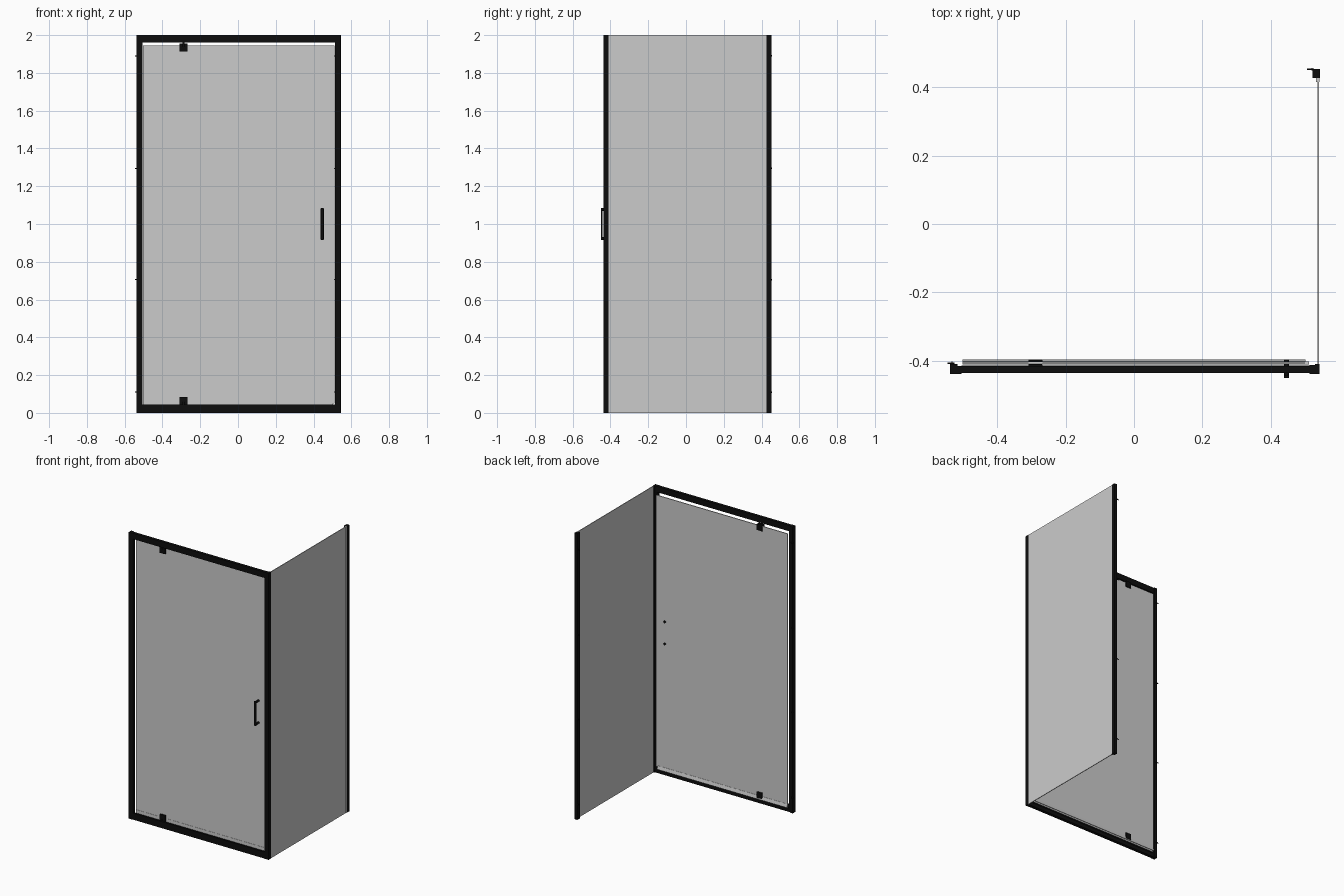
import bpy, bmesh, math
from mathutils import Matrix, Vector

if "Cube" in bpy.data.objects:
    bpy.data.objects.remove(bpy.data.objects["Cube"])

black = bpy.data.materials.new("matte_black")
black.diffuse_color = (0.004, 0.004, 0.004, 1)
black.use_nodes = True
black.node_tree.nodes["Principled BSDF"].inputs["Base Color"].default_value = black.diffuse_color


def finish(name, bm, mat=None, bevel=0):
    bmesh.ops.recalc_face_normals(bm, faces=bm.faces)
    me = bpy.data.meshes.new(name)
    bm.to_mesh(me)
    bm.free()
    ob = bpy.data.objects.new(name, me)
    bpy.context.collection.objects.link(ob)
    if mat:
        me.materials.append(mat)
    if bevel:
        m = ob.modifiers.new("bevel", 'BEVEL')
        m.width, m.segments = bevel, 2
    return ob


def box(name, x, y, z, mat=None, bevel=0):
    bm = bmesh.new()
    bmesh.ops.create_cube(bm, size=1)
    for v in bm.verts:
        v.co = Vector([a + (b - a) * (c + 0.5) for (a, b), c in zip((x, y, z), v.co)])
    return finish(name, bm, mat, bevel)


def extrude(name, pts, axis, lo, hi, mat=None):
    # profile is (x, y) for axis 'z' and (y, z) for axis 'x'
    place = (lambda a, b: (a, b, lo)) if axis == 'z' else (lambda a, b: (lo, a, b))
    bm = bmesh.new()
    face = bm.faces.new([bm.verts.new(place(*p)) for p in pts])
    geom = bmesh.ops.extrude_face_region(bm, geom=[face])["geom"]
    step = Vector((0, 0, hi - lo)) if axis == 'z' else Vector((hi - lo, 0, 0))
    bmesh.ops.translate(bm, vec=step, verts=[v for v in geom if isinstance(v, bmesh.types.BMVert)])
    return finish(name, bm, mat)


def rod(name, centre, axis, radius, length, mat=black):
    bm = bmesh.new()
    rot = {'x': Matrix.Rotation(math.pi / 2, 4, 'Y'), 'y': Matrix.Rotation(math.pi / 2, 4, 'X'),
           'z': Matrix.Identity(4)}[axis]
    bmesh.ops.create_cone(bm, cap_ends=True, segments=20, radius1=radius, radius2=radius,
                          depth=length, matrix=Matrix.Translation(centre) @ rot)
    for f in bm.faces:
        f.smooth = len(f.verts) == 4
    ob = finish(name, bm, mat)
    for e in ob.data.edges:
        a, b = (ob.data.vertices[i].co for i in e.vertices)
        e.use_edge_sharp = (a - b).length < length * 0.9 and (a - b).length < radius
    return ob


# Upright posts: stepped wall channel, corner post and rear wall channel
extrude("left_wall_post", [(-.538, -.438), (-.505, -.438), (-.505, -.416), (-.516, -.416),
                           (-.516, -.409), (-.538, -.409)], 'z', 0, 2, black)
extrude("corner_post", [(.513, -.438), (.543, -.438), (.543, -.409), (.530, -.409),
                        (.530, -.413), (.513, -.413)], 'z', 0, 2, black)
extrude("rear_wall_post", [(.522, .427), (.544, .427), (.544, .453), (.522, .453)], 'z', 0, 2, black)

# Top and bottom rails
box("top_rail", (-.505, .513), (-.436, -.415), (1.96, 2), black)
extrude("bottom_rail", [(-.436, 0), (-.414, 0), (-.414, .026), (-.422, .026), (-.422, .045),
                        (-.436, .045)], 'x', -.505, .513, black)

# Glass
box("side_glass", (.536, .541), (-.415, .43), (0, 2))
box("door_glass", (-.502, .502), (-.410, -.404), (.05, 1.945))

# Seals: lower drip strip, closing edge strip, rear gasket
extrude("door_drip_seal", [(-.4115, .03), (-.4115, .062), (-.410, .062), (-.410, .05),
                           (-.404, .05), (-.404, .058), (-.4025, .058), (-.397, .034),
                           (-.399, .033), (-.404, .046), (-.409, .046), (-.409, .03)],
        'x', -.502, .502)
box("closing_edge_seal", (.500, .512), (-.4115, -.4025), (.05, 1.945))
box("rear_gasket", (.533, .543), (.415, .428), (0, 2))

# Pivot hinges at top and bottom: clamp plates on both sides plus a pin into the rail
for label, z0, z1, pin in (("top", 1.912, 1.955, 1.956), ("bottom", .042, .085, .042)):
    for side, y in (("outer", (-.424, -.410)), ("inner", (-.404, -.397))):
        box(f"{label}_hinge_{side}_plate", (-.309, -.268), y, (z0, z1), black, .001)
    rod(f"{label}_hinge_pin", (-.288, -.4225, pin), 'z', .006, .03)

# Door handle with standoffs through the glass and inner caps
box("handle_bar", (.438, .454), (-.451, -.442), (.915, 1.085), black, .002)
for i, z in enumerate((.923, 1.077)):
    rod(f"handle_standoff_{i}", (.446, -.427, z), 'y', .007, .034)
    rod(f"handle_inner_cap_{i}", (.446, -.4005, z), 'y', .008, .007)

# Wall screws: head and shaft, for both wall channels
for i, z in enumerate((.11, .705, 1.295, 1.89)):
    rod(f"left_screw_{i}", (-.535, -.407, z), 'x', .0025, .02)
    rod(f"left_screw_head_{i}", (-.532, -.407, z), 'x', .005, .003)
    rod(f"rear_screw_{i}", (.516, .4525, z), 'x', .0025, .02)
    rod(f"rear_screw_head_{i}", (.520, .4525, z), 'x', .004, .003)
